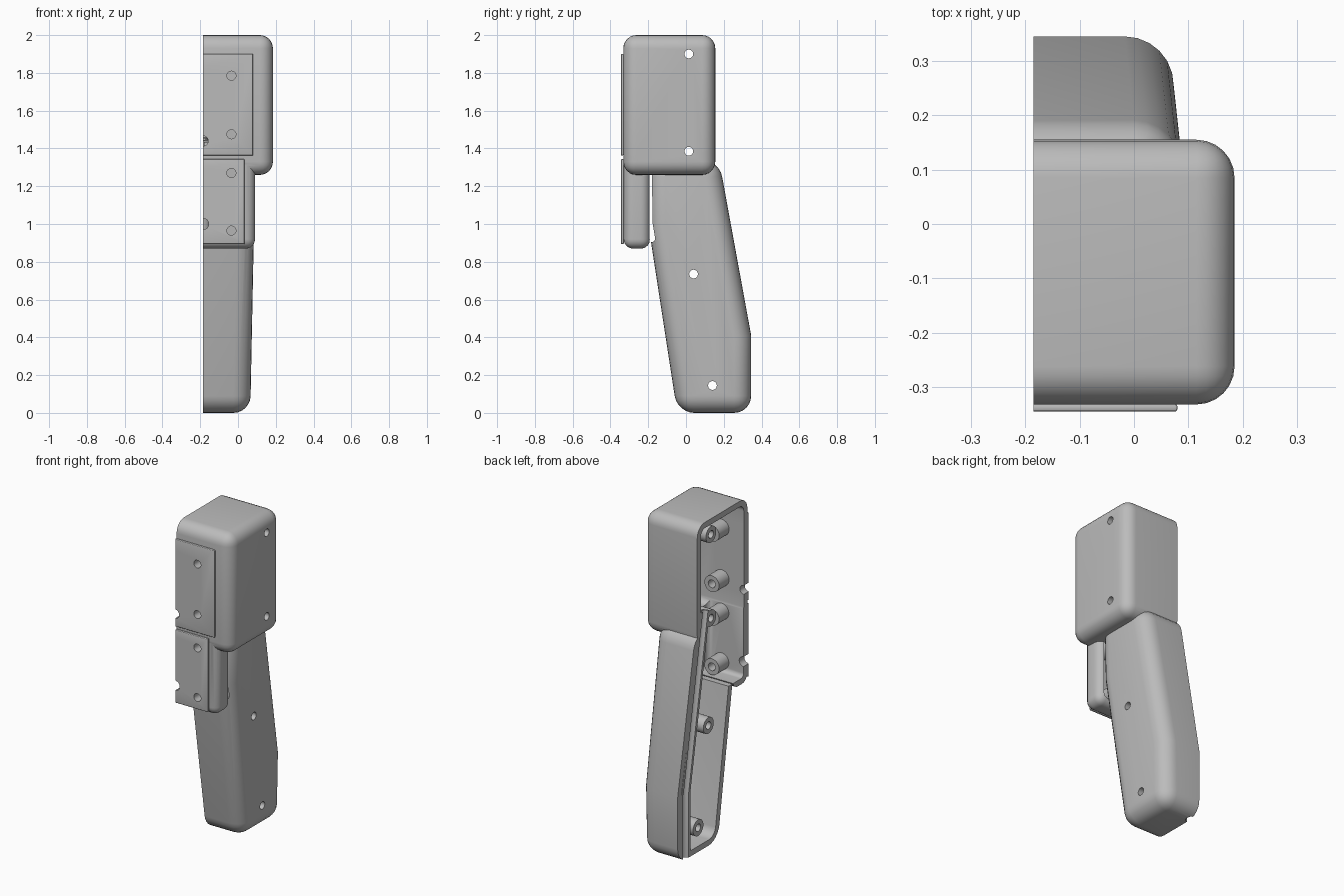
import bpy, bmesh
from mathutils import Vector

if "Cube" in bpy.data.objects:
    bpy.data.objects.remove(bpy.data.objects["Cube"], do_unlink=True)

SEAM = -0.185     # open side of the half shell; solids run past it, then are trimmed

grey = bpy.data.materials.new("plain_grey")
grey.use_nodes = True
grey.diffuse_color = (0.5, 0.5, 0.5, 1)
grey.node_tree.nodes["Principled BSDF"].inputs["Base Color"].default_value = (0.5, 0.5, 0.5, 1)


def finish(bm, name):
    bmesh.ops.recalc_face_normals(bm, faces=bm.faces)
    mesh = bpy.data.meshes.new(name)
    bm.to_mesh(mesh)
    bm.free()
    mesh.materials.append(grey)
    ob = bpy.data.objects.new(name, mesh)
    bpy.context.collection.objects.link(ob)
    return ob


def prism(name, profile, start, side, radius, crisp=(), segments=6):
    """Side profile (y, z) extruded along x from start to side(z), outer edges rounded."""
    bm = bmesh.new()
    near = [bm.verts.new((start, y, z)) for y, z in profile]
    far = [bm.verts.new((side(z), y, z)) for y, z in profile]
    bm.faces.new(near)
    bm.faces.new(far)
    n = len(profile)
    for i in range(n):
        j = (i + 1) % n
        bm.faces.new((near[i], near[j], far[j], far[i]))
    bmesh.ops.recalc_face_normals(bm, faces=bm.faces)
    keep = [{near[i], far[i]} for i in crisp]
    edges = [e for e in bm.edges if set(e.verts) not in keep and not set(e.verts) <= set(near)]
    bmesh.ops.bevel(bm, geom=edges, offset=radius, segments=segments,
                    profile=0.5, affect='EDGES', clamp_overlap=True)
    return finish(bm, name)


def block(name, start, x1, y0, y1, z0, z1, radius, segments=6):
    return prism(name, [(y0, z0), (y1, z0), (y1, z1), (y0, z1)],
                 start, lambda z: x1, radius, segments=segments)


def rod(a, b, r):
    a, b = Vector(a), Vector(b)
    bm = bmesh.new()
    bmesh.ops.create_cone(bm, cap_ends=True, segments=32, radius1=r, radius2=r,
                          depth=(b - a).length)
    turn = (b - a).to_track_quat('Z', 'Y').to_matrix().to_4x4()
    bmesh.ops.transform(bm, matrix=turn, verts=bm.verts)
    bmesh.ops.translate(bm, vec=(a + b) / 2, verts=bm.verts)
    return finish(bm, "helper")


def combine(target, tool, operation):
    mod = target.modifiers.new("combine", 'BOOLEAN')
    mod.solver = 'EXACT'
    mod.operation = operation
    mod.object = tool
    bpy.context.view_layer.objects.active = target
    bpy.ops.object.modifier_apply(modifier=mod.name)
    bpy.data.objects.remove(tool, do_unlink=True)


# Outer body: head, trigger housing and tapered handle
shell = block("half_shell", -0.43, 0.185, -0.332, 0.155, 1.26, 2.0, 0.07)
combine(shell, block("trigger", -0.41, 0.09, -0.33, -0.19, 0.87, 1.45, 0.05), 'UNION')
handle = [(-0.2, 1.34), (-0.2, 1.0), (-0.046, 0), (0.345, 0), (0.345, 0.41), (0.175, 1.34)]
combine(shell, prism("handle", handle, -0.39, lambda z: 0.065 + 0.02 * z, 0.09, (1, 4)), 'UNION')

# Hollow interior
combine(shell, block("head_void", -0.6, 0.15, -0.297, 0.12, 1.295, 1.965, 0.04), 'DIFFERENCE')
combine(shell, block("trigger_void", -0.62, 0.055, -0.295, -0.12, 0.905, 1.4, 0.025), 'DIFFERENCE')
void = [(-0.165, 1.5), (-0.165, 1.01), (-0.015, 0.035), (0.31, 0.035), (0.31, 0.405), (0.095, 1.5)]
combine(shell, prism("handle_void", void, -0.64, lambda z: 0.03 + 0.02 * z, 0.053, (1, 4)), 'DIFFERENCE')

# Screw posts: side posts (y, z, wall x) and front posts (z)
side_posts = [(0.015, 1.9, 0.165), (0.015, 1.385, 0.165), (0.04, 0.735, 0.06), (0.14, 0.145, 0.05)]
front_posts = [1.785, 1.475, 1.27, 0.965]
for y, z, wall in side_posts:
    combine(shell, rod((SEAM + 0.004, y, z), (wall, y, z), 0.05), 'UNION')
for z in front_posts:
    combine(shell, rod((-0.035, -0.315, z), (-0.035, -0.2, z), 0.05), 'UNION')

# Cable channel along the back of the handle
combine(shell, rod((SEAM, 0.265, 0.02), (SEAM, 0.265, 0.41), 0.043), 'UNION')
combine(shell, rod((SEAM, 0.267, 0.38), (SEAM, 0.075, 1.45), 0.042), 'UNION')
combine(shell, rod((SEAM, 0.265, -0.1), (SEAM, 0.265, 0.405), 0.026), 'DIFFERENCE')
combine(shell, rod((SEAM, 0.267, 0.38), (SEAM, 0.066, 1.5), 0.025), 'DIFFERENCE')
for y, z, wall in side_posts:
    combine(shell, rod((-0.3, y, z), (0.3, y, z), 0.023), 'DIFFERENCE')

# Front cover plates
upper = block("upper_front_plate", -0.4, 0.08, -0.345, -0.3315, 1.362, 1.9, 0.005, 3)
lower = block("lower_front_plate", -0.4, 0.035, -0.345, -0.3295, 0.893, 1.343, 0.005, 3)

# Front screw holes, seam notches and the trim at the seam
holes = [(-0.035, z, 0.024) for z in front_posts] + [(SEAM, 1.44, 0.027), (SEAM, 1.0, 0.03)]
for part, lo, hi in ((shell, 0, 2), (upper, 1.362, 2), (lower, 0, 1.343)):
    for x, z, r in holes:
        if lo < z < hi:
            combine(part, rod((x, -0.4, z), (x, -0.19, z), r), 'DIFFERENCE')
    bm = bmesh.new()
    bmesh.ops.create_cube(bm, size=4)
    bmesh.ops.translate(bm, vec=(SEAM - 2, 0, 1), verts=bm.verts)
    combine(part, finish(bm, "trim"), 'DIFFERENCE')
    bpy.ops.object.select_all(action='DESELECT')
    part.select_set(True)
    bpy.context.view_layer.objects.active = part
    bpy.ops.object.shade_smooth_by_angle(angle=0.5)
